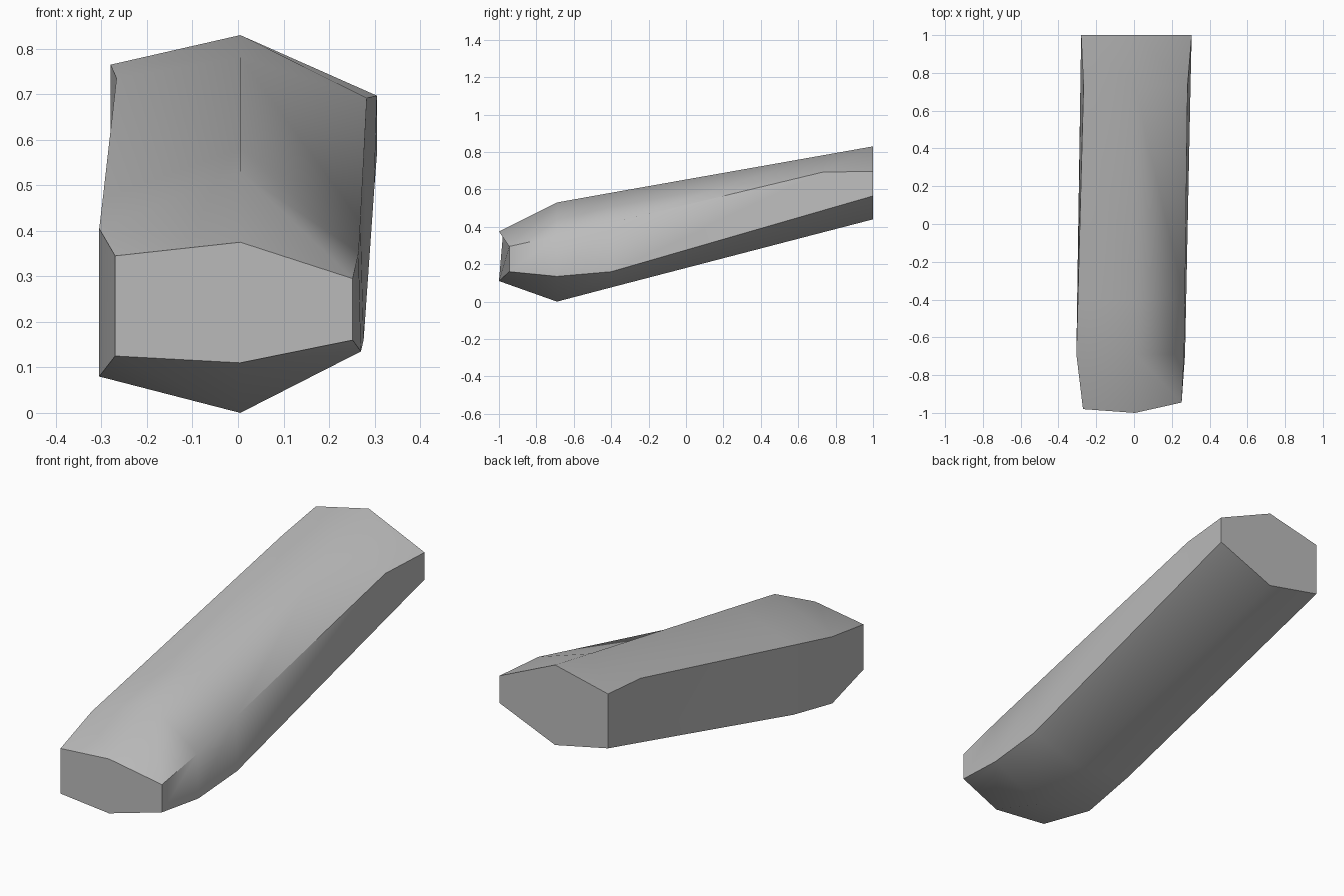
import bpy, bmesh, math

cube = bpy.data.objects.get("Cube")
if cube:
    bpy.data.objects.remove(cube, do_unlink=True)

# One plain grey material
grey = bpy.data.materials.new("stone_grey")
grey.use_nodes = True
colour = (0.5, 0.5, 0.5, 1.0)
grey.diffuse_color = colour
bsdf = grey.node_tree.nodes["Principled BSDF"]
bsdf.inputs["Base Color"].default_value = colour
bsdf.inputs["Roughness"].default_value = 0.8

RIDGE_X = 0.005

# Six-sided sections from front to back:
# ridge (y, top z, bottom z), then -x side and +x side upper and lower corners.
sections = [
    # blunt front cap, slightly angled at its corners
    [(RIDGE_X, -1.0, 0.375), (-0.27, -0.98, 0.345), (-0.27, -0.98, 0.125),
     (RIDGE_X, -1.0, 0.11), (0.252, -0.945, 0.16), (0.252, -0.945, 0.295)],
    # widest part behind the cap
    [(RIDGE_X, -0.69, 0.53), (-0.305, -0.69, 0.405), (-0.305, -0.69, 0.08),
     (RIDGE_X, -0.69, 0.0), (0.27, -0.69, 0.135), (0.265, -0.69, 0.352)],
    # bend in the lower side edges
    [(RIDGE_X, -0.4, 0.582), (-0.297, -0.4, 0.472), (-0.301, -0.4, 0.135),
     (RIDGE_X, -0.4, 0.076), (0.276, -0.4, 0.16), (0.269, -0.4, 0.421)],
    # bend in the upper side edges
    [(RIDGE_X, 0.73, 0.782), (-0.267, 0.73, 0.735), (-0.284, 0.73, 0.43),
     (RIDGE_X, 0.73, 0.37), (0.299, 0.73, 0.487), (0.283, 0.73, 0.692)],
    # flat back end
    [(RIDGE_X, 1.0, 0.83), (-0.28, 1.0, 0.765), (-0.28, 1.0, 0.50),
     (RIDGE_X, 1.0, 0.44), (0.305, 1.0, 0.565), (0.305, 1.0, 0.697)],
]

# Loft the sections into one closed beam
bm = bmesh.new()
rings = [[bm.verts.new(p) for p in s] for s in sections]
for a, b in zip(rings, rings[1:]):
    for i in range(6):
        j = (i + 1) % 6
        bm.faces.new((a[i], a[j], b[j], b[i]))
bm.faces.new(rings[0])
bm.faces.new(rings[-1])
bmesh.ops.recalc_face_normals(bm, faces=bm.faces)

mesh = bpy.data.meshes.new("faceted_beam")
bm.to_mesh(mesh)
bm.free()
mesh.materials.append(grey)
beam = bpy.data.objects.new("faceted_beam", mesh)
bpy.context.collection.objects.link(beam)

# Soft ridges, crisp side and cap edges
bpy.ops.object.select_all(action='DESELECT')
beam.select_set(True)
bpy.context.view_layer.objects.active = beam
bpy.ops.object.shade_smooth_by_angle(angle=math.radians(58))
